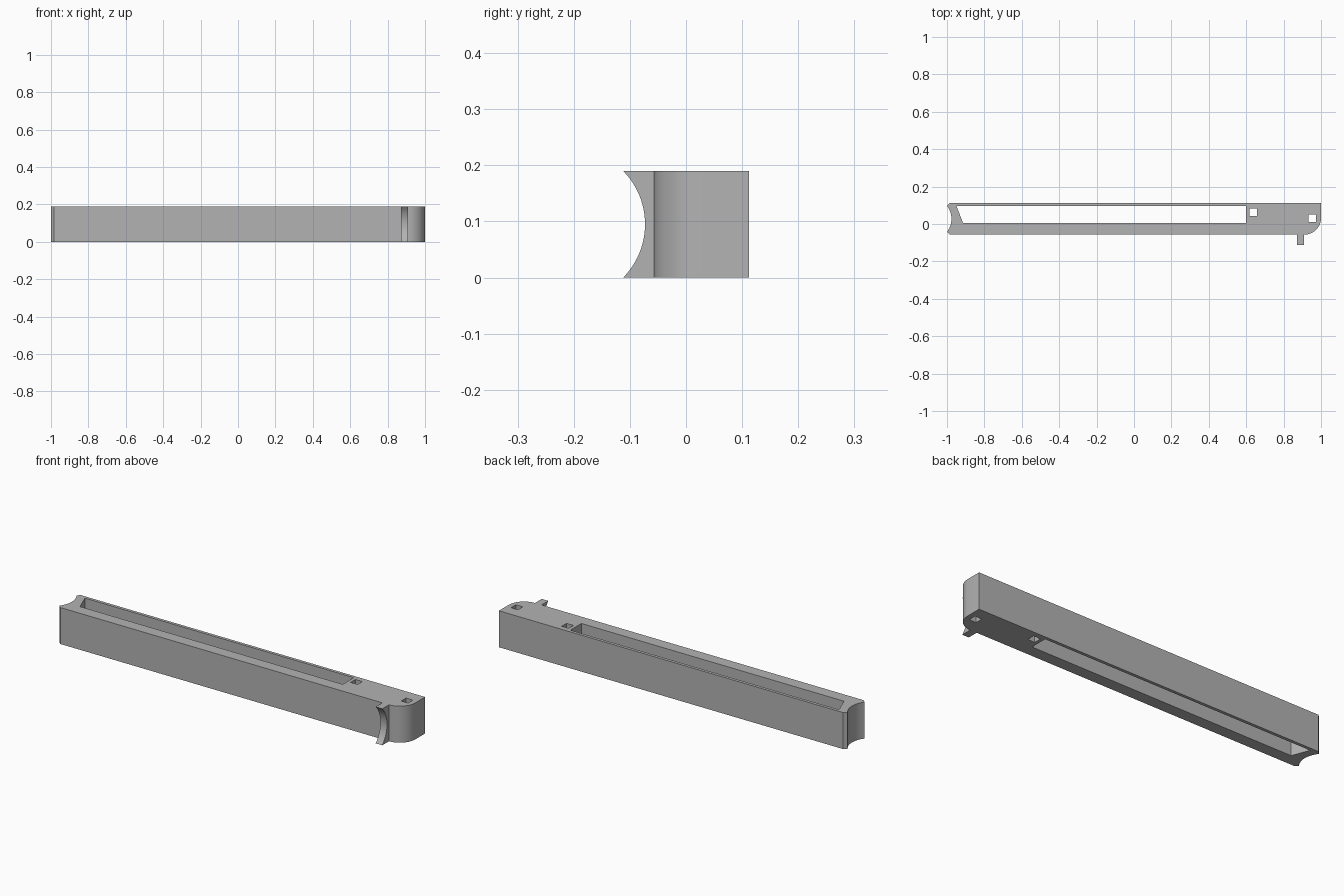
import bpy, bmesh
from math import sin, cos, asin, pi

cube = bpy.data.objects.get("Cube")
if cube:
    bpy.data.objects.remove(cube, do_unlink=True)

HEIGHT = 0.19
FRONT, BACK = -0.057, 0.112

grey = bpy.data.materials.new("plain grey")
grey.use_nodes = True
grey.diffuse_color = (0.45, 0.45, 0.45, 1)
grey.node_tree.nodes["Principled BSDF"].inputs["Base Color"].default_value = (0.45, 0.45, 0.45, 1)


def arc(cx, cy, r, start, end, steps):
    return [(cx + r * cos(start + (end - start) * i / steps),
             cy + r * sin(start + (end - start) * i / steps)) for i in range(steps + 1)]


def prism(name, profile, place, direction):
    """Extrude a 2D profile; place maps its points to 3D."""
    bm = bmesh.new()
    face = bm.faces.new([bm.verts.new(place(a, b)) for a, b in profile])
    grown = bmesh.ops.extrude_face_region(bm, geom=[face])
    verts = [g for g in grown["geom"] if isinstance(g, bmesh.types.BMVert)]
    bmesh.ops.translate(bm, verts=verts, vec=direction)
    bmesh.ops.recalc_face_normals(bm, faces=bm.faces)
    mesh = bpy.data.meshes.new(name)
    bm.to_mesh(mesh)
    bm.free()
    mesh.materials.append(grey)
    obj = bpy.data.objects.new(name, mesh)
    bpy.context.collection.objects.link(obj)
    return obj


def smooth(obj):
    bpy.ops.object.select_all(action="DESELECT")
    obj.select_set(True)
    bpy.context.view_layer.objects.active = obj
    bpy.ops.object.shade_smooth_by_angle(angle=pi / 9)


# Bar outline: rounded right front corner, concave left end with chamfered corners
half, sag, mid = 0.07, 0.024, 0.5 * (FRONT + BACK)
radius = (half ** 2 + sag ** 2) / (2 * sag)
sweep = asin(half / radius)
outline = [(-0.984, FRONT)]
outline += arc(0.91, FRONT + 0.09, 0.09, -pi / 2, 0, 16)
outline += [(1, BACK), (-0.984, BACK)]
outline += arc(-1 + sag - radius, mid, radius, sweep, -sweep, 16)
body = prism("bar_body", outline, lambda x, y: (x, y, 0), (0, 0, HEIGHT))


# Through openings: long slot with a slanted end, and two square pin holes
def square(x, y, s=0.02):
    return [(x - s, y - s), (x + s, y - s), (x + s, y + s), (x - s, y + s)]


openings = {
    "slot_cutter": [(-0.914, 0.005), (0.6, 0.005), (0.6, 0.096), (-0.949, 0.096)],
    "inner_pin_hole_cutter": square(0.638, 0.064),
    "end_pin_hole_cutter": square(0.953, 0.031),
}
for name, profile in openings.items():
    cutter = prism(name, profile, lambda x, y: (x, y, -0.1), (0, 0, HEIGHT + 0.2))
    cut = body.modifiers.new(name, "BOOLEAN")
    cut.object, cut.operation, cut.solver = cutter, "DIFFERENCE", "EXACT"
    bpy.context.view_layer.objects.active = body
    bpy.ops.object.modifier_apply(modifier=cut.name)
    bpy.data.objects.remove(cutter, do_unlink=True)
smooth(body)

# Fin on the front with a scooped edge
half, sag, tip = HEIGHT / 2, 0.039, -0.112
radius = (half ** 2 + sag ** 2) / (2 * sag)
sweep = asin(half / radius)
scoop = arc(tip + sag - radius, half, radius, -sweep, sweep, 24)
fin = prism("scooped_fin", scoop + [(FRONT, HEIGHT), (FRONT, 0)],
            lambda y, z: (0.872, y, z), (0.038, 0, 0))
smooth(fin)
